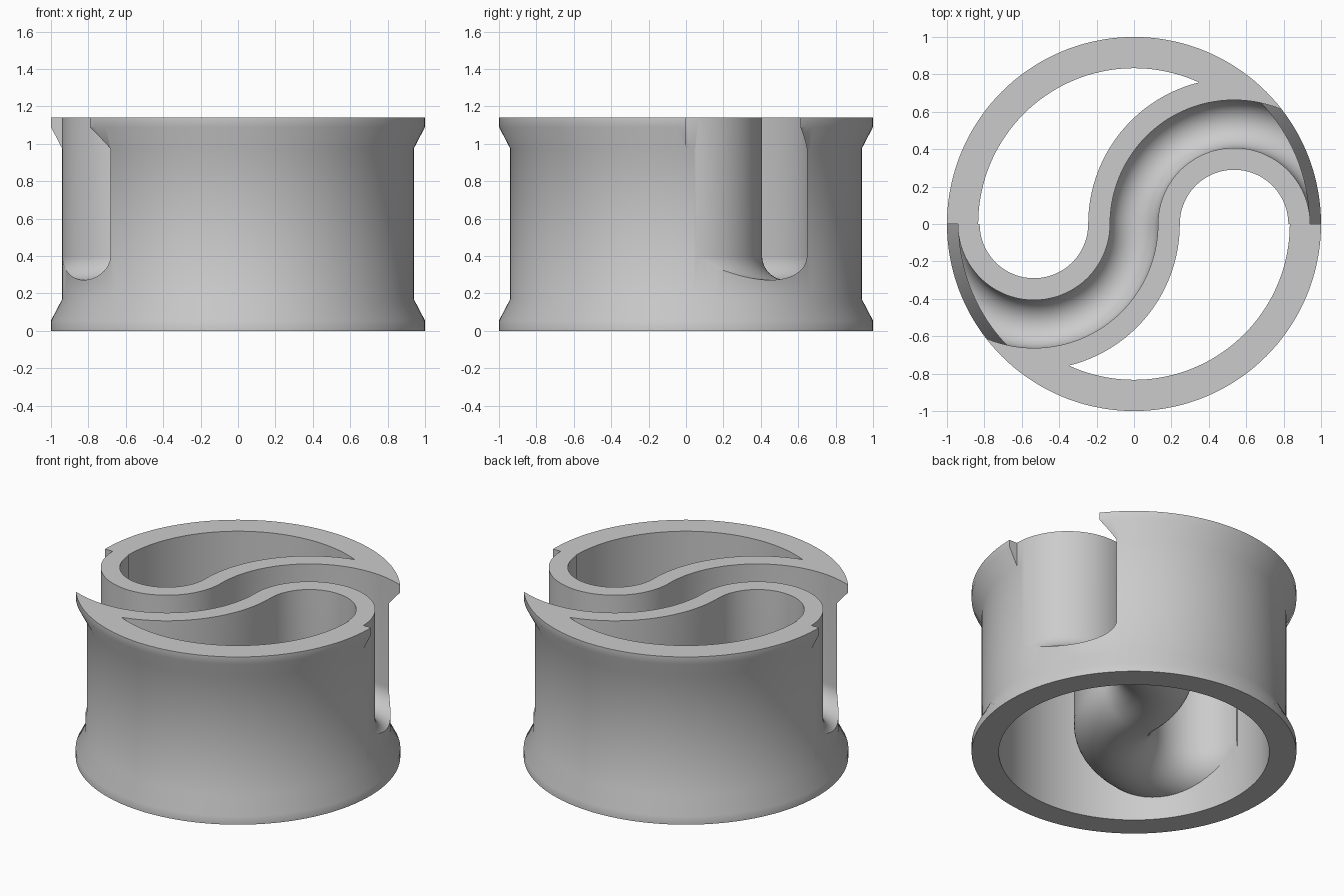
import bpy, bmesh
from math import sin, cos, pi
from mathutils import Vector

if "Cube" in bpy.data.objects:
    bpy.data.objects.remove(bpy.data.objects["Cube"], do_unlink=True)

HEIGHT = 1.14      # finished height
LOBE = 0.535       # radius of each half of the S-shaped centre line
SPRING = 0.40      # height where the round channel floor begins
SEGMENTS = 144

grey = bpy.data.materials.new("plain_grey")
grey.use_nodes = True
grey.diffuse_color = (0.6, 0.6, 0.6, 1)
grey.node_tree.nodes["Principled BSDF"].inputs["Base Color"].default_value = (0.6, 0.6, 0.6, 1)


def loft(name, rings, loop):
    """Skin closed sections; join last to first if loop, else cap the ends."""
    bm = bmesh.new()
    rows = [[bm.verts.new(p) for p in ring] for ring in rings]
    pairs = list(zip(rows, rows[1:]))
    if loop:
        pairs.append((rows[-1], rows[0]))
    else:
        bm.faces.new(rows[0])
        bm.faces.new(rows[-1])
    for a, b in pairs:
        for i in range(len(a)):
            j = (i + 1) % len(a)
            bm.faces.new((a[i], a[j], b[j], b[i]))
    bmesh.ops.recalc_face_normals(bm, faces=bm.faces)
    mesh = bpy.data.meshes.new(name)
    bm.to_mesh(mesh)
    bm.free()
    mesh.materials.append(grey)
    obj = bpy.data.objects.new(name, mesh)
    bpy.context.collection.objects.link(obj)
    return obj


def lathe(name, profile):
    angles = [2 * pi * i / SEGMENTS for i in range(SEGMENTS)]
    return loft(name, [[(r * cos(a), r * sin(a), z) for r, z in profile] for a in angles], True)


def s_sweep(name, half_width, top):
    """Sweep a round-bottomed section along the S-shaped centre line."""
    steps = 56
    section = [(half_width, top)]
    section += [(half_width * cos(pi * k / 24), SPRING - half_width * sin(pi * k / 24))
                for k in range(25)]
    section.append((-half_width, top))
    path = []
    for k in range(steps + 1):            # right lobe, passing over the top
        a = pi * k / steps
        out = Vector((cos(a), sin(a), 0))
        path.append((Vector((LOBE, 0, 0)) + out * LOBE, out))
    # left lobe is the same curve turned half a turn
    path += [(-p, n) for p, n in reversed(path[:-1])]
    return loft(name, [[p + n * u + Vector((0, 0, z)) for u, z in section] for p, n in path], False)


def combine(target, tool, operation):
    mod = target.modifiers.new("combine", "BOOLEAN")
    mod.operation = operation
    mod.solver = "EXACT"
    mod.object = tool
    bpy.context.view_layer.objects.active = target
    bpy.ops.object.modifier_apply(modifier=mod.name)
    bpy.data.objects.remove(tool, do_unlink=True)


# Flared outer ring, left over-tall until the top is trimmed
body = lathe("channelled_drum", [(0.833, 0), (1, 0), (1, 0.055), (0.94, 0.17), (0.94, 0.975),
                                 (1, 1.09), (1, 1.3), (0.833, 1.3)])

# S-shaped trough, trimmed to end inside the ring wall
trough = s_sweep("trough", 0.245, 1.25)
bpy.ops.mesh.primitive_cylinder_add(vertices=SEGMENTS, radius=0.885, depth=4)
combine(trough, bpy.context.object, "INTERSECT")
combine(body, trough, "UNION")

# Flat top
bpy.ops.mesh.primitive_cube_add(size=3, location=(0, 0, HEIGHT + 1.5))
combine(body, bpy.context.object, "DIFFERENCE")

# Open channel cut through the trough and out of both sides of the ring
combine(body, s_sweep("channel", 0.128, 1.5), "DIFFERENCE")

body.data.materials.clear()
body.data.materials.append(grey)
for face in body.data.polygons:
    face.material_index = 0
bpy.ops.object.select_all(action="DESELECT")
body.select_set(True)
bpy.context.view_layer.objects.active = body
bpy.ops.object.shade_smooth_by_angle(angle=pi / 6)
